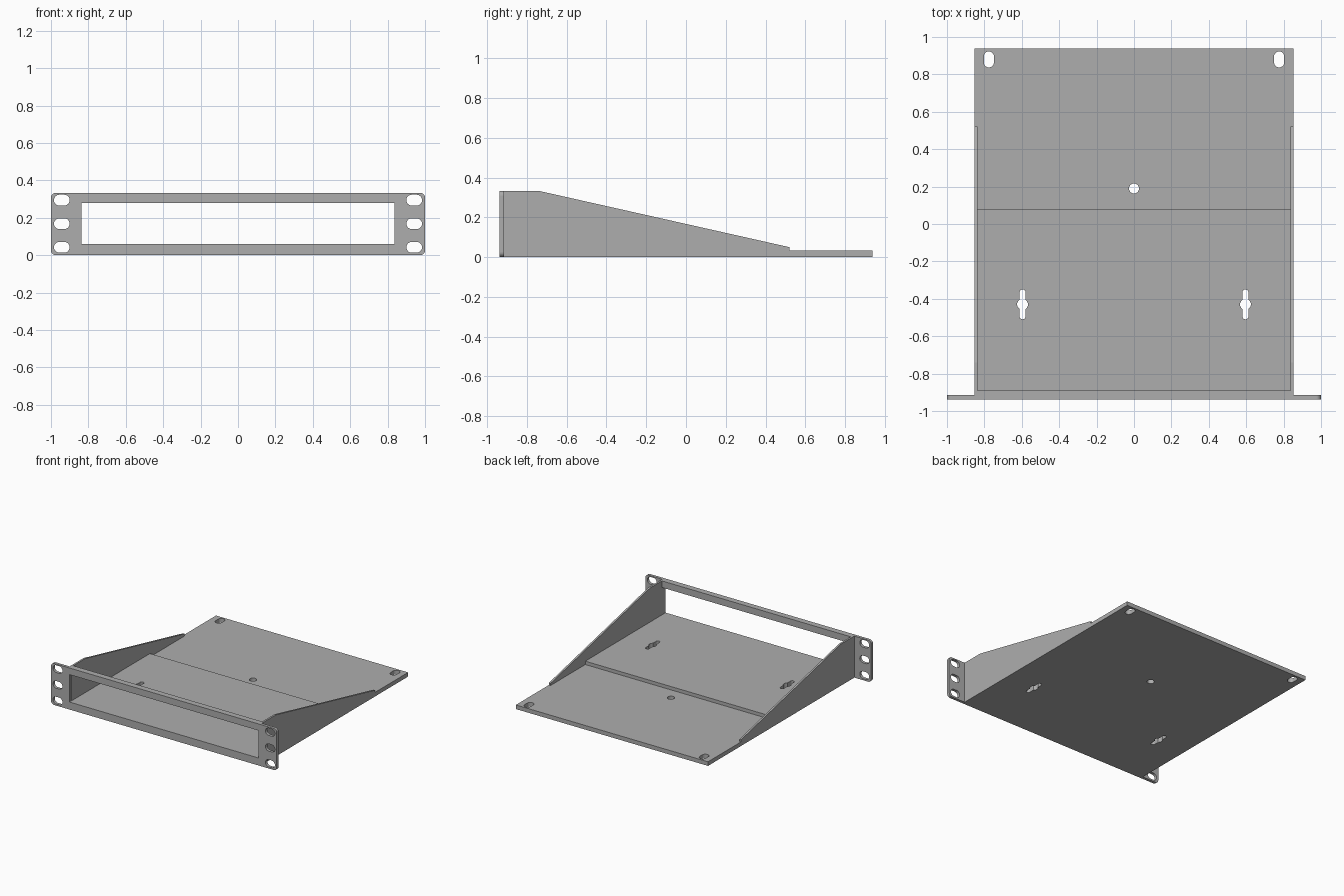
import bpy
from math import cos, sin, pi, asin
from mathutils import Matrix

if "Cube" in bpy.data.objects:
    bpy.data.objects.remove(bpy.data.objects["Cube"])

# Single grey metal
metal = bpy.data.materials.new("grey metal")
metal.use_nodes = True
GREY = (0.42, 0.42, 0.42, 1)
metal.diffuse_color = GREY
metal.node_tree.nodes["Principled BSDF"].inputs["Base Color"].default_value = GREY

# Overall dimensions
TOP, FRONT, BACK = 0.333, -0.938, 0.938
PLATE = -0.915               # rear face of the front plate
INNER, OUTER = 0.837, 0.852  # side wall faces
STEP, LOW, HIGH = 0.08, 0.033, 0.06

# Orientation of a profile's (u, v, depth) axes
FLAT = Matrix.Identity(4)
FACING_FRONT = Matrix.Rotation(pi / 2, 4, "X")
FACING_SIDE = Matrix(((0, 0, 1, 0), (1, 0, 0, 0), (0, 1, 0, 0), (0, 0, 0, 1)))


def arc(cx, cy, r, start, end, n=10):
    return [(cx + r * cos(start + (end - start) * i / n),
             cy + r * sin(start + (end - start) * i / n)) for i in range(n + 1)]


def rect(x0, x1, y0, y1):
    return [(x0, y0), (x1, y0), (x1, y1), (x0, y1)]


def rounded(cx, cy, w, h, r):
    pts = []
    for k, (sx, sy) in enumerate([(1, 1), (-1, 1), (-1, -1), (1, -1)]):
        pts += arc(cx + sx * (w / 2 - r), cy + sy * (h / 2 - r), r,
                   k * pi / 2, (k + 1) * pi / 2, 6)
    # drop points that coincide where a slot end is a full half circle
    return [p for i, p in enumerate(pts)
            if abs(p[0] - pts[i - 1][0]) + abs(p[1] - pts[i - 1][1]) > 1e-5]


def keyhole(cx, cy, r=0.029, half=0.016, length=0.08):
    a = asin(half / r)
    tip = length - half
    return (arc(cx, cy, r, -pi / 2 + a, pi / 2 - a)
            + arc(cx, cy + tip, half, 0, pi, 8)
            + arc(cx, cy, r, pi / 2 + a, 3 * pi / 2 - a)
            + arc(cx, cy - tip, half, pi, 2 * pi, 8))


def panel(name, outline, holes, d0, d1, axes):
    """Extrude an outline with holes from depth d0 to d1."""
    curve = bpy.data.curves.new(name, "CURVE")
    curve.dimensions, curve.fill_mode = "2D", "BOTH"
    curve.extrude = (d1 - d0) / 2
    for loop in [outline] + holes:
        spline = curve.splines.new("POLY")
        spline.points.add(len(loop) - 1)
        for point, (u, v) in zip(spline.points, loop):
            point.co = (u, v, 0, 1)
        spline.use_cyclic_u = True
    temp = bpy.data.objects.new("temp", curve)
    bpy.context.collection.objects.link(temp)
    graph = bpy.context.evaluated_depsgraph_get()
    mesh = bpy.data.meshes.new_from_object(temp.evaluated_get(graph))
    bpy.data.objects.remove(temp)
    bpy.data.curves.remove(curve)
    mesh.transform(axes @ Matrix.Translation((0, 0, (d0 + d1) / 2)))
    mesh.name = name
    mesh.materials.clear()
    mesh.materials.append(metal)
    for face in mesh.polygons:
        face.use_smooth = False
        face.material_index = 0
    obj = bpy.data.objects.new(name, mesh)
    bpy.context.collection.objects.link(obj)
    return obj


# Front plate with equipment window and mounting slots
slots = [rounded(s * 0.942, z, 0.084, 0.058, 0.029)
         for s in (-1, 1) for z in (0.042, 0.168, 0.294)]
window = rect(-0.838, 0.838, HIGH, 0.28)
panel("front_plate", rounded(0, TOP / 2, 2, TOP, 0.025), [window] + slots,
      -PLATE, -FRONT, FACING_FRONT)

# Stiffening bar behind the top of the window
panel("top_bar", rect(-INNER, INNER, 0.28, TOP), [], 0.89, -PLATE, FACING_FRONT)

# Raised front floor with keyholes
panel("front_floor", rect(-INNER, INNER, PLATE, STEP),
      [keyhole(s * 0.596, -0.43) for s in (-1, 1)], 0, HIGH, FLAT)

# Thin rear floor with a centre hole and two slots
panel("rear_floor", rect(-OUTER, OUTER, STEP, BACK),
      [arc(0, 0.19, 0.027, 0, 2 * pi, 24)[:-1]]
      + [rounded(s * 0.776, 0.88, 0.054, 0.086, 0.027) for s in (-1, 1)],
      0, LOW, FLAT)

# Sloping side walls
wall = [(PLATE, 0), (STEP, 0), (STEP, LOW), (0.52, LOW), (0.52, 0.05),
        (-0.74, TOP), (PLATE, TOP)]
panel("left_wall", wall, [], INNER, OUTER, FACING_SIDE)
panel("right_wall", wall, [], -OUTER, -INNER, FACING_SIDE)
